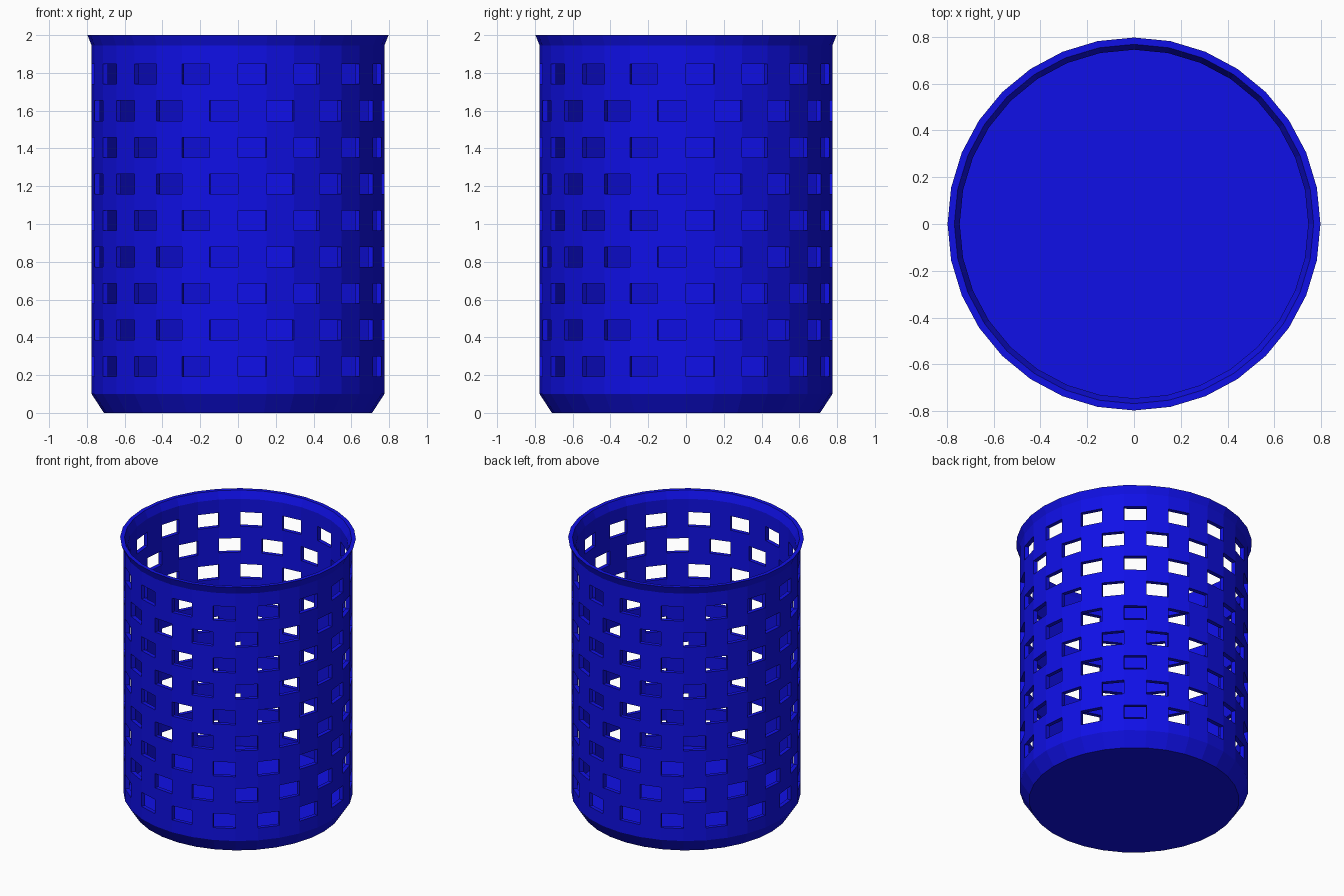
import bpy, bmesh
from math import cos, sin, pi

if "Cube" in bpy.data.objects:
    bpy.data.objects.remove(bpy.data.objects["Cube"])

SIDES, ROWS = 32, 9
HOLE_LOW, HOLE_H, PITCH = 0.192, 0.106, 0.1935

# Wall levels: (z, outer radius, inner radius), bottom to top
levels = [(0.10, 0.775, 0.745)]
for r in range(ROWS):
    z = HOLE_LOW + r * PITCH
    levels += [(z, 0.775, 0.745), (z + HOLE_H, 0.775, 0.745)]
levels += [(1.945, 0.775, 0.745), (2.0, 0.797, 0.768)]


def ring(bm, radius, z):
    return [bm.verts.new((radius * cos(2 * pi * i / SIDES),
                          radius * sin(2 * pi * i / SIDES), z))
            for i in range(SIDES)]


def is_hole(row, i):
    # Odd bands hold holes; each row is staggered by one facet
    return row % 2 == 1 and row < 2 * ROWS and (i + row // 2) % 2 == 0


bm = bmesh.new()
outer = [ring(bm, ro, z) for z, ro, ri in levels]
inner = [ring(bm, ri, z) for z, ro, ri in levels]

# Perforated double wall with hole linings
for row in range(len(levels) - 1):
    for i in range(SIDES):
        j = (i + 1) % SIDES
        o = [outer[row][i], outer[row][j], outer[row + 1][j], outer[row + 1][i]]
        n = [inner[row][i], inner[row][j], inner[row + 1][j], inner[row + 1][i]]
        if is_hole(row, i):
            for a in range(4):
                b = (a + 1) % 4
                bm.faces.new((o[a], o[b], n[b], n[a]))
        else:
            bm.faces.new(o)
            bm.faces.new(n[::-1])

# Rim top, tapered foot, underside and inside floor
foot = ring(bm, 0.71, 0.0)
for i in range(SIDES):
    j = (i + 1) % SIDES
    bm.faces.new((outer[-1][i], outer[-1][j], inner[-1][j], inner[-1][i]))
    bm.faces.new((foot[i], foot[j], outer[0][j], outer[0][i]))
bm.faces.new(foot[::-1])
bm.faces.new(inner[0])
bmesh.ops.recalc_face_normals(bm, faces=bm.faces[:])

mesh = bpy.data.meshes.new("basket")
bm.to_mesh(mesh)
bm.free()
basket = bpy.data.objects.new("basket", mesh)
bpy.context.collection.objects.link(basket)

# Blue plastic
blue = bpy.data.materials.new("blue_plastic")
blue.diffuse_color = (0.005, 0.005, 0.8, 1)
blue.use_nodes = True
blue.node_tree.nodes["Principled BSDF"].inputs["Base Color"].default_value = blue.diffuse_color
mesh.materials.append(blue)
